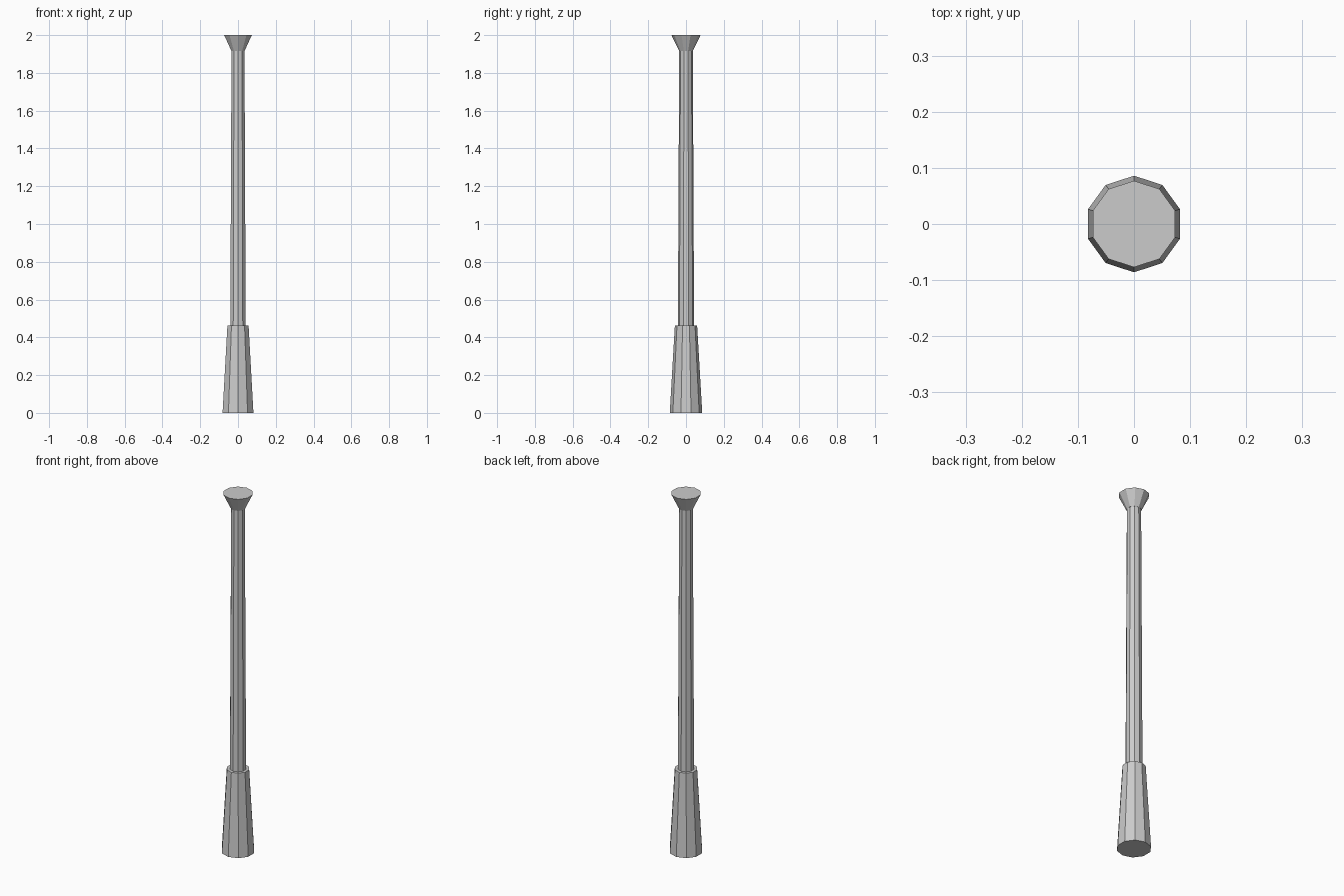
import bpy

if "Cube" in bpy.data.objects:
    bpy.data.objects.remove(bpy.data.objects["Cube"])

SIDES = 10


def tapered(name, z0, z1, r0, r1):
    """Flat-sided tapered section with a corner facing +y and -y."""
    bpy.ops.mesh.primitive_cone_add(vertices=SIDES, radius1=r0, radius2=r1,
                                    depth=z1 - z0, location=(0, 0, (z0 + z1) / 2))
    obj = bpy.context.object
    obj.name = name
    return obj


# wide tapered foot
tapered("post_base", 0.0, 0.462, 0.086, 0.059)
# slim shaft, seated slightly into the foot and the cap
tapered("post_shaft", 0.44, 1.925, 0.043, 0.036)
# flared cap
tapered("post_cap", 1.917, 2.0, 0.037, 0.077)
